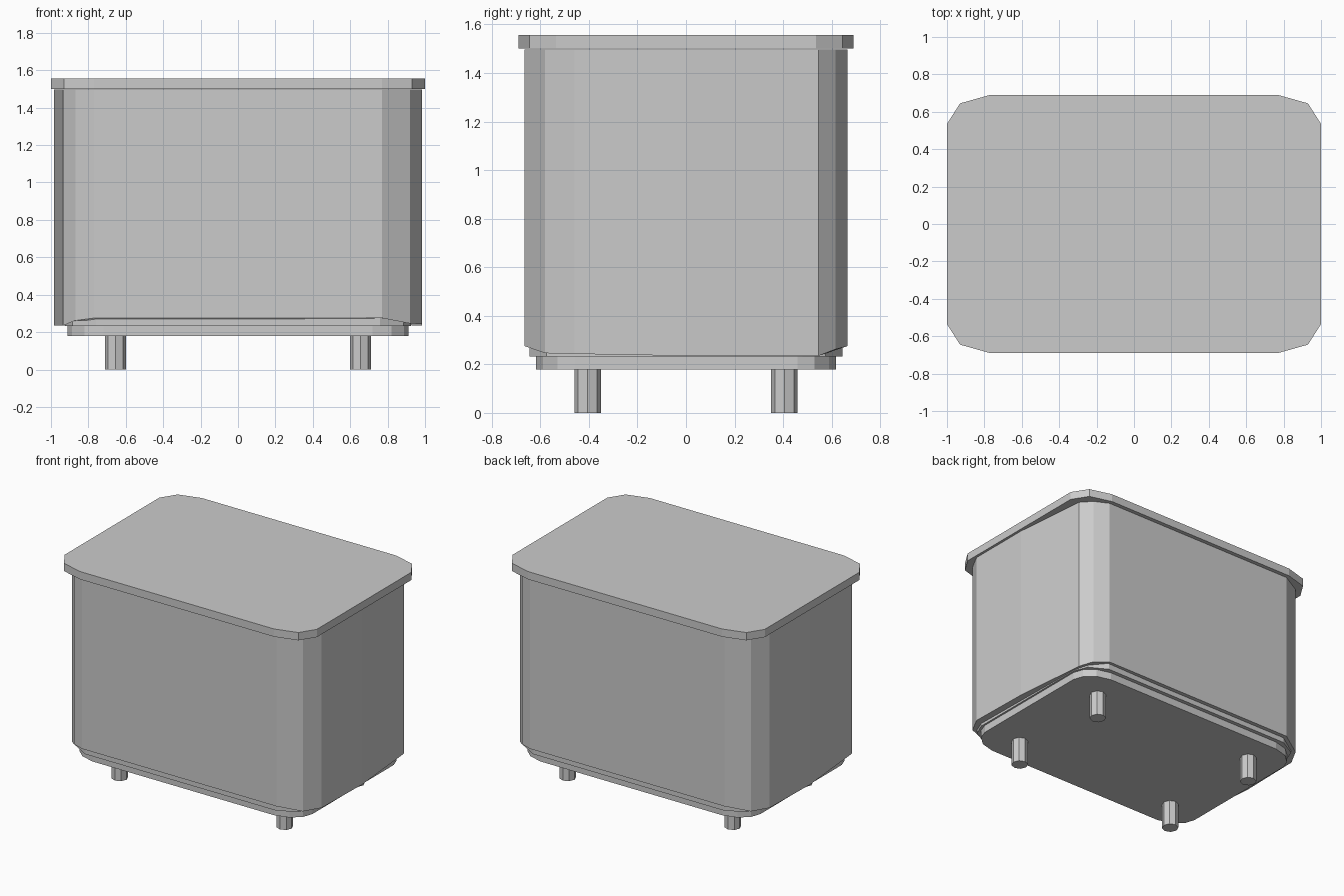
import bpy, bmesh, math

if "Cube" in bpy.data.objects:
    bpy.data.objects.remove(bpy.data.objects["Cube"])


def make_object(name, bm):
    bmesh.ops.recalc_face_normals(bm, faces=bm.faces)
    mesh = bpy.data.meshes.new(name)
    bm.to_mesh(mesh)
    bm.free()
    obj = bpy.data.objects.new(name, mesh)
    bpy.context.collection.objects.link(obj)
    return obj


def loft(name, rings):
    """Closed solid through rings of 3D points with equal counts."""
    bm = bmesh.new()
    loops = [[bm.verts.new(p) for p in ring] for ring in rings]
    n = len(loops[0])
    for low, high in zip(loops, loops[1:]):
        for i in range(n):
            j = (i + 1) % n
            bm.faces.new((low[i], low[j], high[j], high[i]))
    bm.faces.new(loops[0][::-1])
    bm.faces.new(loops[-1])
    return make_object(name, bm)


def mirrored_outline(corner):
    """Full outline from the points of one corner, listed side to back."""
    back = corner + [(-x, y) for x, y in corner][::-1]
    return back + [(-x, -y) for x, y in back]


def slab(name, corner, z0, z1):
    outline = mirrored_outline(corner)
    return loft(name, [[(x, y, z) for x, y in outline] for z in (z0, z1)])


# Lid, recessed skirt under the body, and base plate
slab("lid", [(1.0, 0.535), (0.93, 0.645), (0.77, 0.69)], 1.50, 1.556)
slab("skirt", [(0.925, 0.48), (0.885, 0.575), (0.76, 0.645)], 0.232, 0.285)
slab("base_plate", [(0.912, 0.46), (0.888, 0.53), (0.82, 0.59), (0.72, 0.617)], 0.179, 0.235)

# Body: one wrapped half, turned half way round for the other half.
# The left flank tapers inward to the corner. Per point: x, y, lower edge height
half = [
    (0.985, -0.46, 0.243),
    (0.92, -0.58, 0.246),
    (0.77, -0.665, 0.275),
    (-0.77, -0.665, 0.275),
    (-0.87, -0.615, 0.262),
    (-0.935, -0.545, 0.235),
    (-0.985, 0.0, 0.235),
]
outline = [(s * x, s * y, z) for s in (1, -1) for x, y, z in half]
loft("body", [outline, [(x, y, 1.497) for x, y, z in outline]])

# Four short octagonal legs
for sx, side in ((-1, "left"), (1, "right")):
    for sy, end in ((-1, "front"), (1, "back")):
        ring = [(sx * 0.655 + 0.055 * math.cos(a), sy * 0.405 + 0.055 * math.sin(a))
                for a in (k * math.pi / 4 for k in range(8))]
        loft(f"{end}_{side}_leg", [[(x, y, z) for x, y in ring] for z in (0.0, 0.18)])
